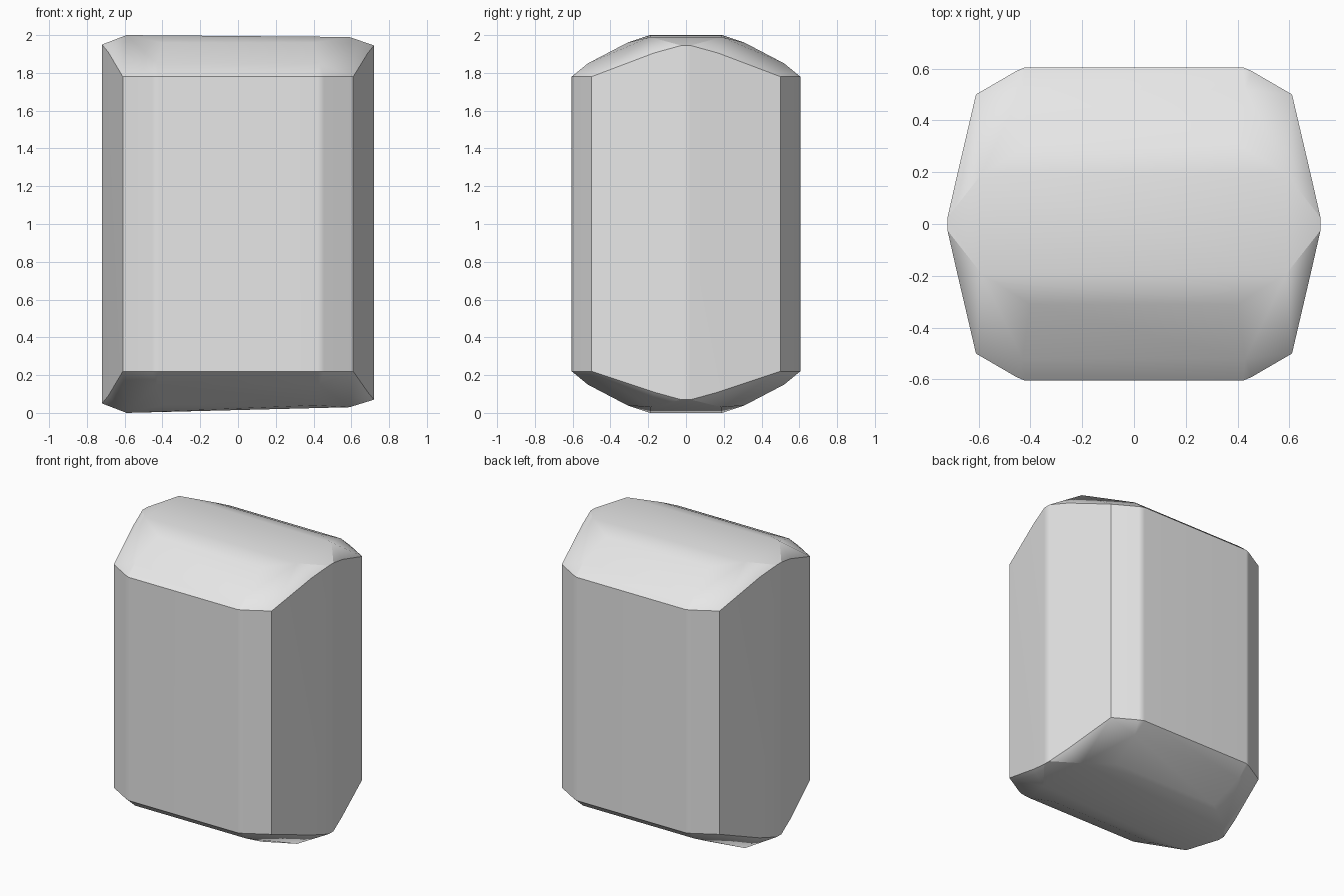
import bpy
import bmesh
import math

# Remove the default cube
cube = bpy.data.objects.get("Cube")
if cube:
    bpy.data.objects.remove(cube, do_unlink=True)

# Grey surface
grey = bpy.data.materials.new("plain_grey")
grey.use_nodes = True
colour = (0.8, 0.8, 0.8, 1.0)
grey.diffuse_color = colour
grey.node_tree.nodes["Principled BSDF"].inputs["Base Color"].default_value = colour

# One quarter of a cap: x, y, depth below the cap's crown
rim = [(0.42, 0.605, 0.22), (0.455, 0.59, 0.22), (0.61, 0.5, 0.22)]
shoulder = [(0.43, 0.52, 0.15), (0.40, 0.31, 0.04)]
# Crown and end points shift down with the tilt of each cap
crown = [(0.59, 0.19, 0.0)]
tip = [(0.687, 0.17, 0.09), (0.72, 0.025, 0.05)]


def cap_points(top, side):
    """Points of one end of the top or bottom cap, both y halves."""
    if side > 0:
        crown_drop, tip_drop = (0.01, 0.005) if top else (0.03, 0.02)
    else:
        crown_drop, tip_drop = 0.0, 0.0
    points = rim + shoulder
    points = points + [(x, y, d + crown_drop) for x, y, d in crown]
    points = points + [(x, y, d + tip_drop) for x, y, d in tip]
    for x, y, d in points:
        for half in (-1, 1):
            yield (side * x, half * y, 2 - d if top else d)


# Faceted block: hull around both caps, flat areas merged
bm = bmesh.new()
for top in (True, False):
    for side in (-1, 1):
        for point in cap_points(top, side):
            bm.verts.new(point)
hull = bmesh.ops.convex_hull(bm, input=bm.verts[:])
loose = {v for v in hull["geom_interior"] + hull["geom_unused"]
         if isinstance(v, bmesh.types.BMVert) and not v.link_faces}
bmesh.ops.delete(bm, geom=list(loose), context='VERTS')
bmesh.ops.dissolve_limit(bm, angle_limit=math.radians(1),
                         verts=bm.verts[:], edges=bm.edges[:])
bmesh.ops.recalc_face_normals(bm, faces=bm.faces[:])

mesh = bpy.data.meshes.new("faceted_block")
bm.to_mesh(mesh)
bm.free()
mesh.materials.append(grey)
block = bpy.data.objects.new("faceted_block", mesh)
bpy.context.collection.objects.link(block)

# Soft bends with crisp main edges
bpy.ops.object.select_all(action='DESELECT')
block.select_set(True)
bpy.context.view_layer.objects.active = block
bpy.ops.object.shade_smooth_by_angle(angle=math.radians(30))
weighted = block.modifiers.new("even_shading", 'WEIGHTED_NORMAL')
weighted.keep_sharp = True
